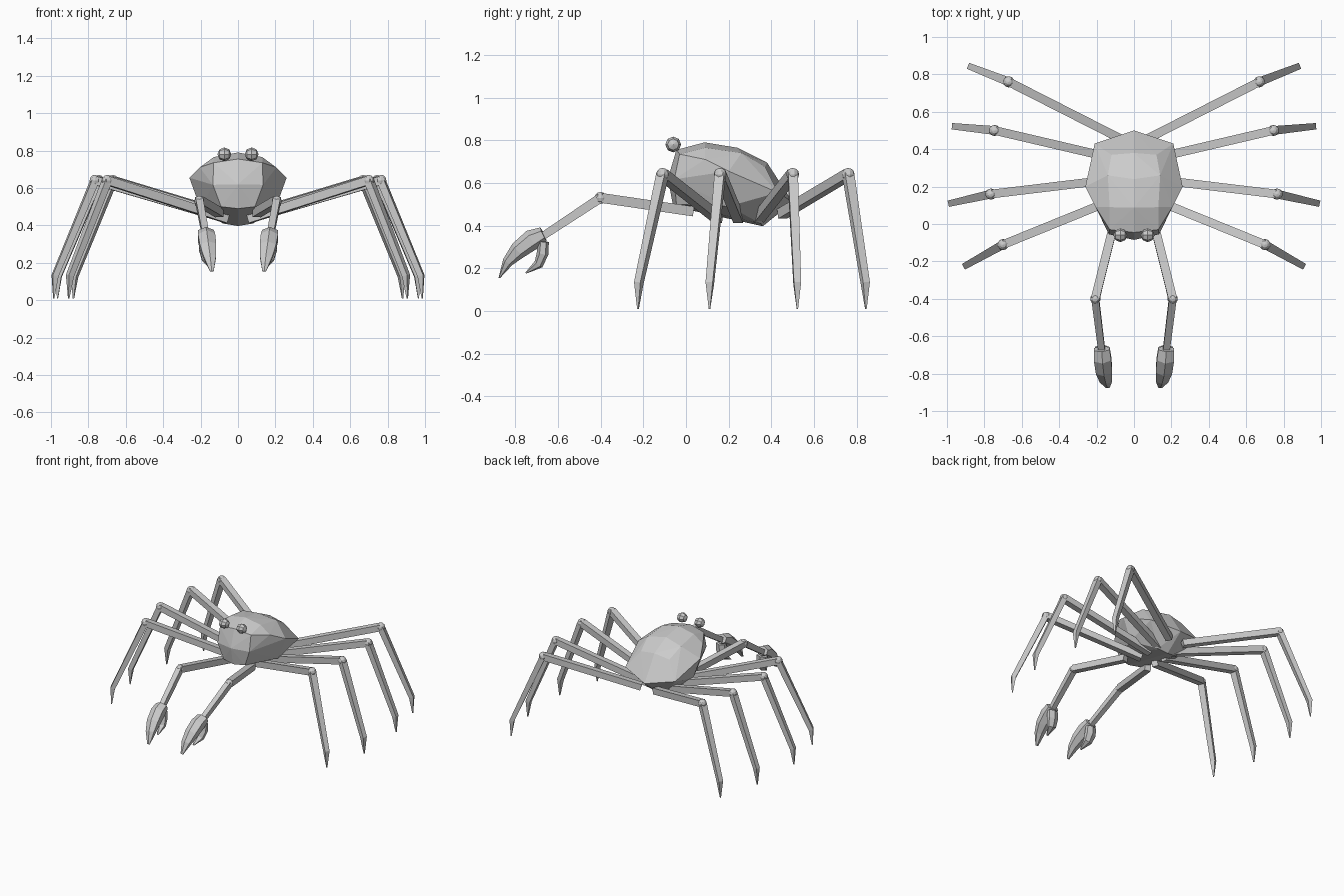
import bpy, bmesh, math
from mathutils import Vector

if "Cube" in bpy.data.objects:
    bpy.data.objects.remove(bpy.data.objects["Cube"])


def finish(name, bm, mirror=True):
    bmesh.ops.recalc_face_normals(bm, faces=bm.faces)
    me = bpy.data.meshes.new(name)
    bm.to_mesh(me)
    bm.free()
    ob = bpy.data.objects.new(name, me)
    bpy.context.collection.objects.link(ob)
    if mirror:
        ob.modifiers.new("mirror", "MIRROR").use_mirror_merge = False
    return ob


def loft(name, pts, sizes, u, sides=4):
    """Sweep a polygon along pts; sizes = (half width along u, half thickness)."""
    bm = bmesh.new()
    pts = [Vector(p) for p in pts]
    rings = []
    k = 1 / math.cos(math.pi / sides)
    for i, (p, (a, b)) in enumerate(zip(pts, sizes)):
        t = (pts[min(i + 1, len(pts) - 1)] - pts[max(i - 1, 0)]).normalized()
        w = (Vector(u) - t * t.dot(Vector(u))).normalized()
        v = t.cross(w)
        ring = []
        for j in range(sides):
            ang = 2 * math.pi * (j + 0.5) / sides
            ring.append(bm.verts.new(p + w * a * k * math.cos(ang) + v * b * k * math.sin(ang)))
        rings.append(ring)
    for r, s in zip(rings, rings[1:]):
        for j in range(sides):
            n = (j + 1) % sides
            bm.faces.new((r[j], r[n], s[n], s[j]))
    bm.faces.new(rings[0])
    bm.faces.new(rings[-1])
    return finish(name, bm)


def ball(name, p, r, seg=10, rings=6, along_x=False):
    bm = bmesh.new()
    bmesh.ops.create_uvsphere(bm, u_segments=seg, v_segments=rings, radius=r)
    for v in bm.verts:
        if along_x:
            v.co = Vector((v.co.z, v.co.x, v.co.y))
        v.co += Vector(p)
    return finish(name, bm)


# Body: faceted tilted shell, convex hull of a few profile points
centre = [(-0.045, 0.755), (0.087, 0.79), (0.24, 0.765), (0.38, 0.695), (0.5, 0.51),
          (0.36, 0.397), (-0.085, 0.62), (-0.06, 0.49)]
side = [(0.13, -0.03, 0.735), (0.134, -0.055, 0.617), (0.09, -0.045, 0.5),
        (0.26, 0.2, 0.655), (0.21, 0.43, 0.555), (0.13, 0.09, 0.765),
        (0.205, 0.09, 0.71), (0.14, 0.26, 0.74), (0.12, 0.37, 0.675),
        (0.2, 0.2, 0.49), (0.08, 0.35, 0.41)]
bm = bmesh.new()
for y, z in centre:
    bm.verts.new((0, y, z))
for x, y, z in side:
    bm.verts.new((x, y, z))
    bm.verts.new((-x, y, z))
hull = bmesh.ops.convex_hull(bm, input=bm.verts)
bmesh.ops.delete(bm, geom=[v for v in bm.verts if not v.link_faces], context="VERTS")
finish("body", bm, False)

# Eyes
ball("eyes", (0.073, -0.06, 0.78), 0.037, 8, 4, True)

# Walking legs: root y, root z, knee (x, y), foot (x, y)
legs = [(0.15, 0.435, (0.70, -0.11), (0.905, -0.225)),
        (0.245, 0.435, (0.765, 0.16), (0.985, 0.11)),
        (0.34, 0.435, (0.745, 0.50), (0.965, 0.522)),
        (0.45, 0.455, (0.67, 0.76), (0.88, 0.843))]
for i, (ry, rz, (kx, ky), (fx, fy)) in enumerate(legs, 1):
    root, knee, tip = Vector((0.06, ry, rz)), Vector((kx, ky, 0.64)), Vector((fx, fy, 0.01))
    d = knee - root
    loft(f"upper_leg_{i}", [root, knee], [(0.023, 0.023)] * 2, (-d.y, d.x, 0))
    ball(f"knee_{i}", knee, 0.03)
    out = (tip - knee) * Vector((1, 1, 0)).length
    out = Vector((fx - kx, fy - ky, 0))
    ankle = knee + out * 0.97 + Vector((0, 0, -0.51))
    loft(f"lower_leg_{i}", [knee, ankle, tip],
         [(0.023, 0.02), (0.017, 0.016), (0.003, 0.003)], (-out.y, out.x, 0))

# Pincer arms
elbow, wrist = (0.207, -0.40, 0.53), (0.172, -0.68, 0.345)
loft("upper_arm", [(0.1, 0.03, 0.467), elbow], [(0.023, 0.023)] * 2, (1, 0, 0))
ball("elbow", elbow, 0.028)
loft("forearm", [elbow, wrist], [(0.02, 0.022), (0.018, 0.018)], (1, 0, 0))

# Pincer fingers
loft("large_finger",
     [(0.172, -0.668, 0.36), (0.168, -0.72, 0.335), (0.16, -0.785, 0.285),
      (0.15, -0.835, 0.23), (0.14, -0.875, 0.155)],
     [(0.042, 0.03), (0.046, 0.042), (0.044, 0.036), (0.033, 0.022), (0.01, 0.003)],
     (1, 0, 0), 6)
loft("small_finger",
     [(0.172, -0.668, 0.325), (0.17, -0.672, 0.27), (0.162, -0.69, 0.22), (0.15, -0.75, 0.178)],
     [(0.036, 0.022), (0.038, 0.024), (0.03, 0.02), (0.006, 0.003)],
     (1, 0, 0), 6)
